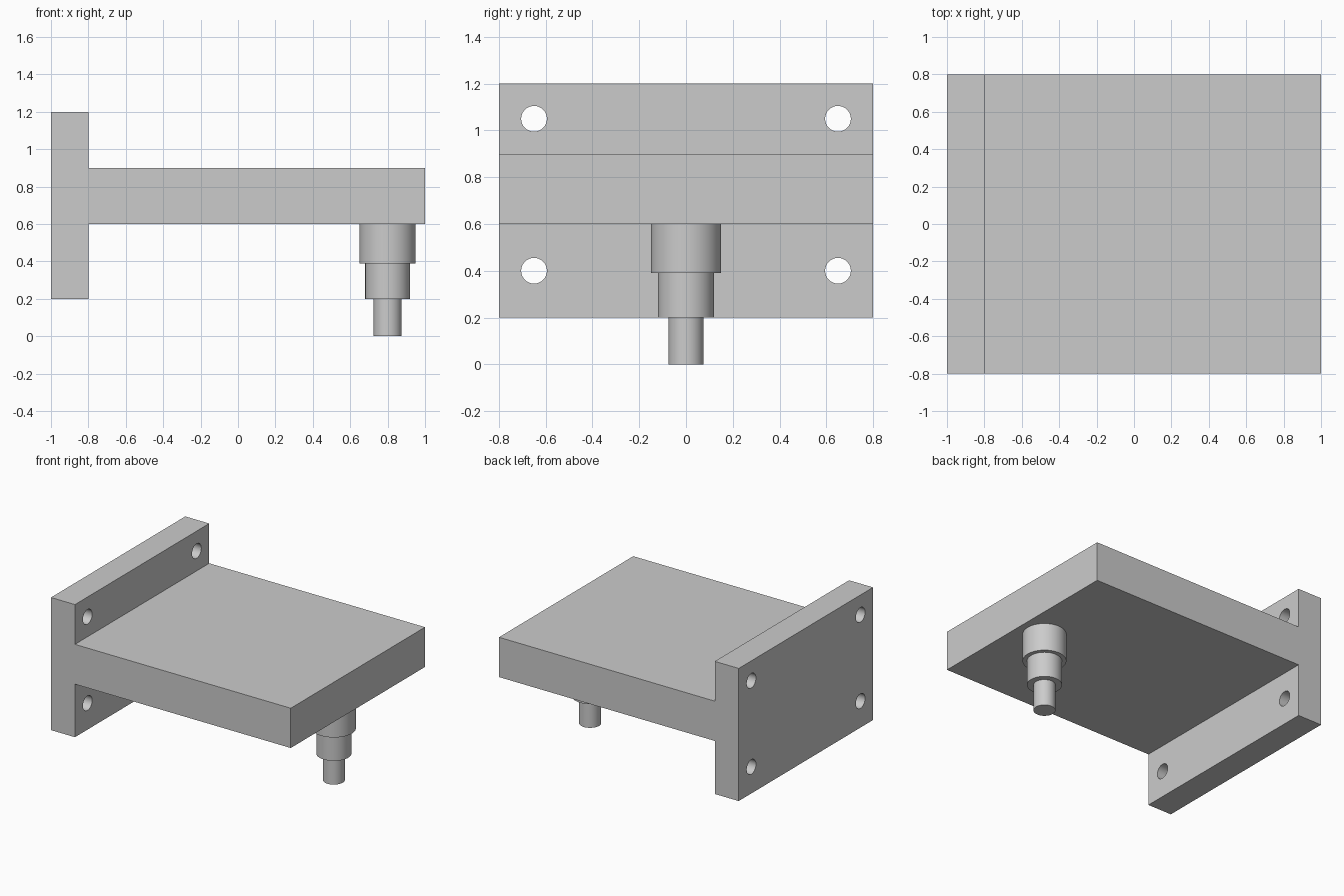
import bpy, bmesh, math
from mathutils import Matrix

old = bpy.data.objects.get("Cube")
if old:
    bpy.data.objects.remove(old, do_unlink=True)

grey = bpy.data.materials.new("plain grey")
grey.use_nodes = True
GREY = (0.6, 0.6, 0.6, 1)
grey.diffuse_color = GREY
grey.node_tree.nodes["Principled BSDF"].inputs["Base Color"].default_value = GREY


def make_object(name, bm):
    bmesh.ops.recalc_face_normals(bm, faces=bm.faces)
    mesh = bpy.data.meshes.new(name)
    bm.to_mesh(mesh)
    bm.free()
    mesh.materials.append(grey)
    obj = bpy.data.objects.new(name, mesh)
    bpy.context.collection.objects.link(obj)
    return obj


def smooth(obj):
    bpy.ops.object.select_all(action='DESELECT')
    obj.select_set(True)
    bpy.context.view_layer.objects.active = obj
    bpy.ops.object.shade_smooth_by_angle(angle=math.radians(30))


# Bracket: sideways T profile extruded along the width
profile = [(-1, 0.2), (-0.8, 0.2), (-0.8, 0.6), (1, 0.6),
           (1, 0.9), (-0.8, 0.9), (-0.8, 1.2), (-1, 1.2)]
bm = bmesh.new()
face = bm.faces.new([bm.verts.new((x, -0.8, z)) for x, z in profile])
ext = bmesh.ops.extrude_face_region(bm, geom=[face])
verts = [g for g in ext["geom"] if isinstance(g, bmesh.types.BMVert)]
bmesh.ops.translate(bm, verts=verts, vec=(0, 1.6, 0))
bracket = make_object("bracket", bm)

# Four mounting holes through the end plate
bm = bmesh.new()
for y in (-0.65, 0.65):
    for z in (0.4, 1.05):
        bmesh.ops.create_cone(
            bm, cap_ends=True, segments=48, radius1=0.055, radius2=0.055, depth=0.4,
            matrix=Matrix.Translation((-0.9, y, z)) @ Matrix.Rotation(math.pi / 2, 4, 'Y'))
cutter = make_object("hole_cutter", bm)
cutter.hide_render = True
cut = bracket.modifiers.new("mounting_holes", 'BOOLEAN')
cut.object = cutter
cut.operation = 'DIFFERENCE'
cut.solver = 'EXACT'
bpy.context.view_layer.objects.active = bracket
bracket.select_set(True)
bpy.ops.object.modifier_apply(modifier=cut.name)
bpy.data.objects.remove(cutter, do_unlink=True)
smooth(bracket)

# Stepped pin: lathed outline hanging under the free end
outline = [(0, 0), (0.075, 0), (0.075, 0.2), (0.12, 0.2),
           (0.12, 0.39), (0.15, 0.39), (0.15, 0.6)]
bm = bmesh.new()
points = [bm.verts.new((0.8 + r, 0, z)) for r, z in outline]
edges = [bm.edges.new(pair) for pair in zip(points, points[1:])]
bmesh.ops.spin(bm, geom=points + edges, cent=(0.8, 0, 0), axis=(0, 0, 1),
               angle=2 * math.pi, steps=64)
bmesh.ops.remove_doubles(bm, verts=bm.verts, dist=0.0001)
smooth(make_object("stepped_pin", bm))
